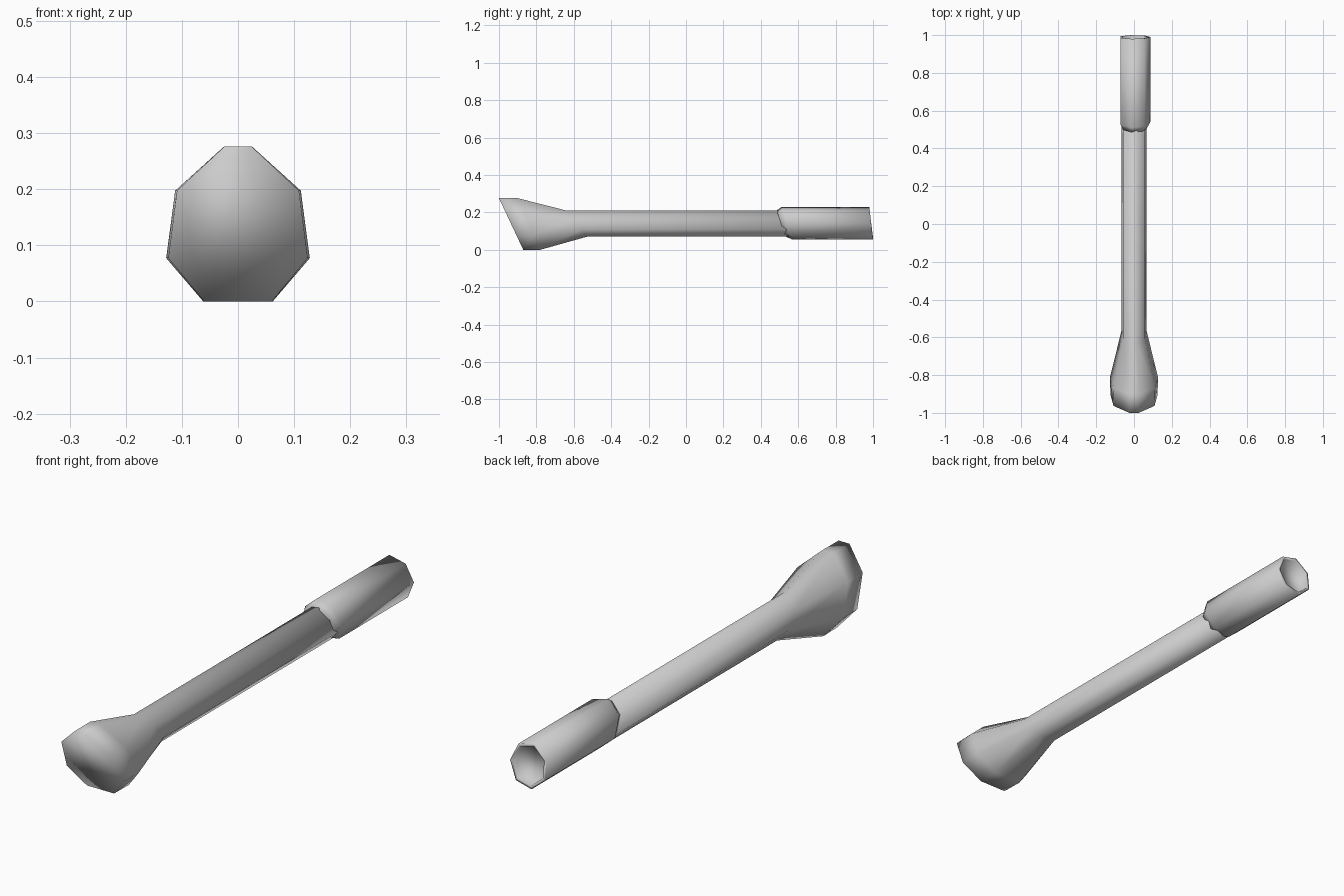
import bpy, bmesh, math

if "Cube" in bpy.data.objects:
    bpy.data.objects.remove(bpy.data.objects["Cube"])


def loft(name, rings):
    """Skin equal-length rings into a closed, smooth-shaded solid."""
    bm = bmesh.new()
    loops = [[bm.verts.new(p) for p in ring] for ring in rings]
    n = len(loops[0])
    for a, b in zip(loops, loops[1:]):
        for i in range(n):
            j = (i + 1) % n
            bm.faces.new((a[i], a[j], b[j], b[i]))
    bm.faces.new(loops[0])
    bm.faces.new(loops[-1])
    bmesh.ops.recalc_face_normals(bm, faces=bm.faces)
    for f in bm.faces:
        f.smooth = True
    me = bpy.data.meshes.new(name)
    bm.to_mesh(me)
    bm.free()
    ob = bpy.data.objects.new(name, me)
    bpy.context.collection.objects.link(ob)
    return ob


# Eight-sided section, right half from bottom to top, z from 0 to 1
HALF = [(0.062, 0.0), (0.128, 0.28), (0.112, 0.715), (0.025, 1.0)]
SECTION = HALF + [(-x, z) for x, z in reversed(HALF)]


def body_ring(y_top, y_bottom, z_low, z_high, x_scale):
    return [(x * x_scale, y_bottom + (y_top - y_bottom) * t,
             z_low + (z_high - z_low) * t) for x, t in SECTION]


# Slanted flared head running into the long shaft
loft("head_and_shaft", [
    body_ring(-1.0, -0.87, 0.0, 0.276, 0.97),
    body_ring(-0.90, -0.78, 0.0, 0.276, 1.0),
    body_ring(-0.64, -0.53, 0.07, 0.21, 0.51),
    body_ring(0.51, 0.56, 0.07, 0.21, 0.51),
])


def sleeve_ring(y_top, y_bottom, r):
    """Seven-sided ring with a corner towards +x and a slanted plane."""
    pts = []
    for i in range(7):
        a = 2 * math.pi * i / 7
        s = math.sin(a)
        y = (y_top + y_bottom) / 2 + s * (y_top - y_bottom) / 2
        pts.append((0.003 + 0.93 * r * math.cos(a), y, 0.1415 + r * s))
    return pts


# Thicker rear sleeve with a recessed open end
loft("rear_sleeve", [
    sleeve_ring(0.485, 0.53, 0.071),
    sleeve_ring(0.51, 0.57, 0.0895),
    sleeve_ring(0.98, 1.0, 0.0895),
    sleeve_ring(0.98, 1.0, 0.077),
    sleeve_ring(0.95, 0.97, 0.072),
])
